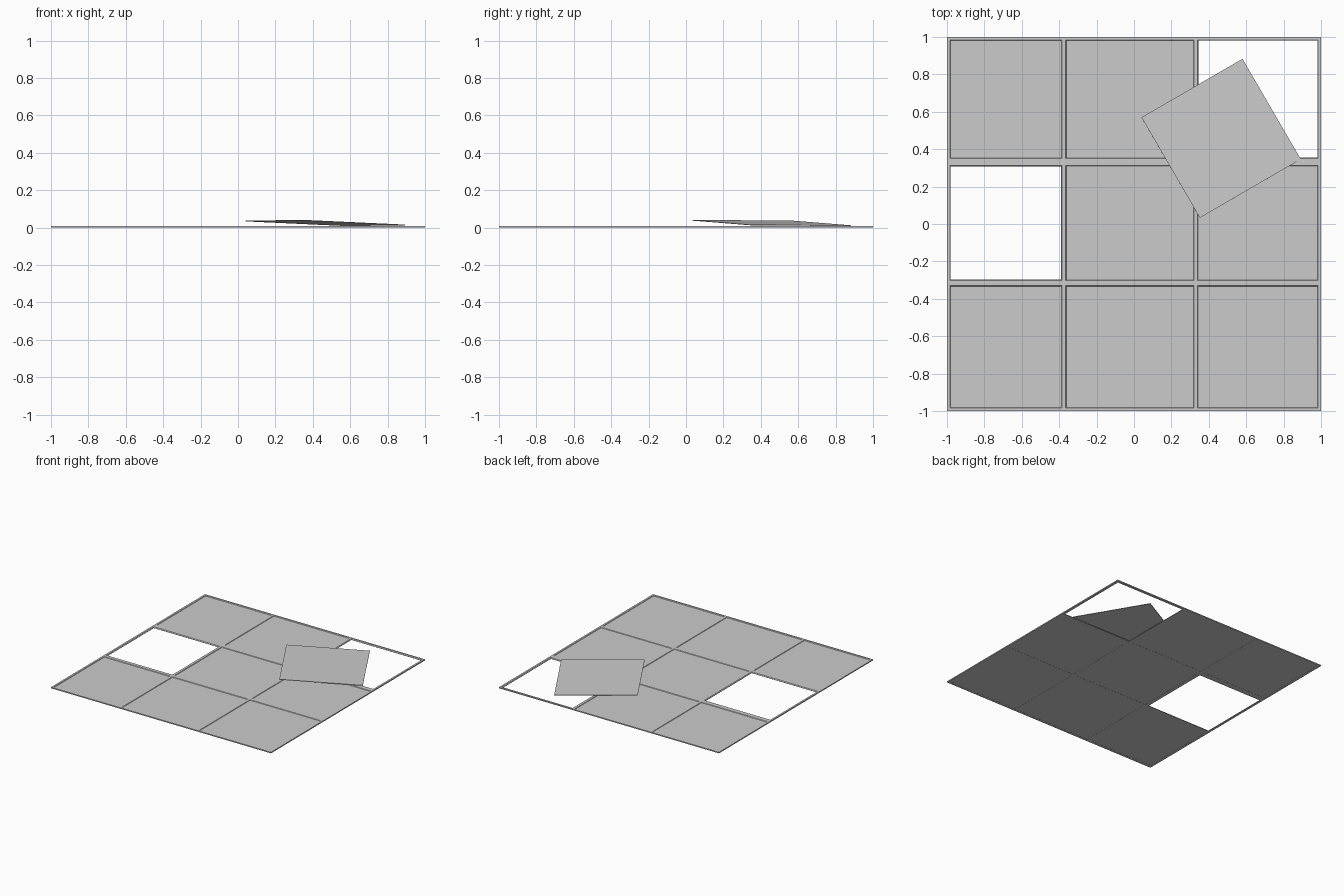
import bpy, bmesh
from mathutils import Vector

if "Cube" in bpy.data.objects:
    bpy.data.objects.remove(bpy.data.objects["Cube"])

H = 0.009           # height of the grid bars
SLOPE = 0.005       # sideways run of a bar's sloping flank
INNER = 0.98        # inside edge of the outer frame
COLS = [(-0.39, -0.36), (0.315, 0.345)]     # bars running along y
ROWS = [(-0.335, -0.297), (0.307, 0.355)]   # bars running along x


def make_object(name, bm):
    bmesh.ops.recalc_face_normals(bm, faces=bm.faces)
    mesh = bpy.data.meshes.new(name)
    bm.to_mesh(mesh)
    bm.free()
    obj = bpy.data.objects.new(name, mesh)
    bpy.context.collection.objects.link(obj)
    return obj


def prism(name, profile, offset):
    bm = bmesh.new()
    face = bm.faces.new([bm.verts.new(p) for p in profile])
    res = bmesh.ops.extrude_face_region(bm, geom=[face], use_keep_orig=True)
    verts = [g for g in res["geom"] if isinstance(g, bmesh.types.BMVert)]
    bmesh.ops.translate(bm, verts=verts, vec=offset)
    return make_object(name, bm)


def bar(name, lo, hi, along_x, s0=SLOPE, s1=SLOPE, reach=INNER + 0.01):
    section = [(lo, 0), (hi, 0), (hi, 0.002), (hi - s1, H), (lo + s0, H), (lo, 0.002)]
    if along_x:
        return prism(name, [(-reach, a, z) for a, z in section], Vector((2 * reach, 0, 0)))
    return prism(name, [(a, -reach, z) for a, z in section], Vector((0, 2 * reach, 0)))


# outer frame, upright outside and sloping inside
for along_x, label in ((True, "row"), (False, "column")):
    bar(f"frame_{label}_low", -1, -INNER, along_x, 0, SLOPE, 1)
    bar(f"frame_{label}_high", INNER, 1, along_x, SLOPE, 0, 1)

# inner grid bars
for i, (lo, hi) in enumerate(COLS):
    bar(f"column_bar_{i}", lo, hi, False)
for i, (lo, hi) in enumerate(ROWS):
    bar(f"row_bar_{i}", lo, hi, True)

# seated tiles, leaving two cells open
LAP = 0.004
xs = [-INNER, *COLS[0], *COLS[1], INNER]
ys = [-INNER, *ROWS[0], *ROWS[1], INNER]
for c in range(3):
    for r in range(3):
        if (c, r) in ((0, 1), (2, 2)):
            continue
        x0, x1 = xs[2 * c] - LAP, xs[2 * c + 1] + LAP
        y0, y1 = ys[2 * r] - LAP, ys[2 * r + 1] + LAP
        prism(f"tile_{c}_{r}", [(x0, y0, 0.001), (x1, y0, 0.001), (x1, y1, 0.001), (x0, y1, 0.001)],
              Vector((0, 0, 0.004)))

# loose tile lying tilted across the grid
a, b, d = Vector((0.04, 0.57, 0.033)), Vector((0.58, 0.883, 0.008)), Vector((0.352, 0.033, 0.037))
normal = (d - a).cross(b - a).normalized()
prism("loose_tile", [a, b, b + d - a, d], normal * 0.004)
